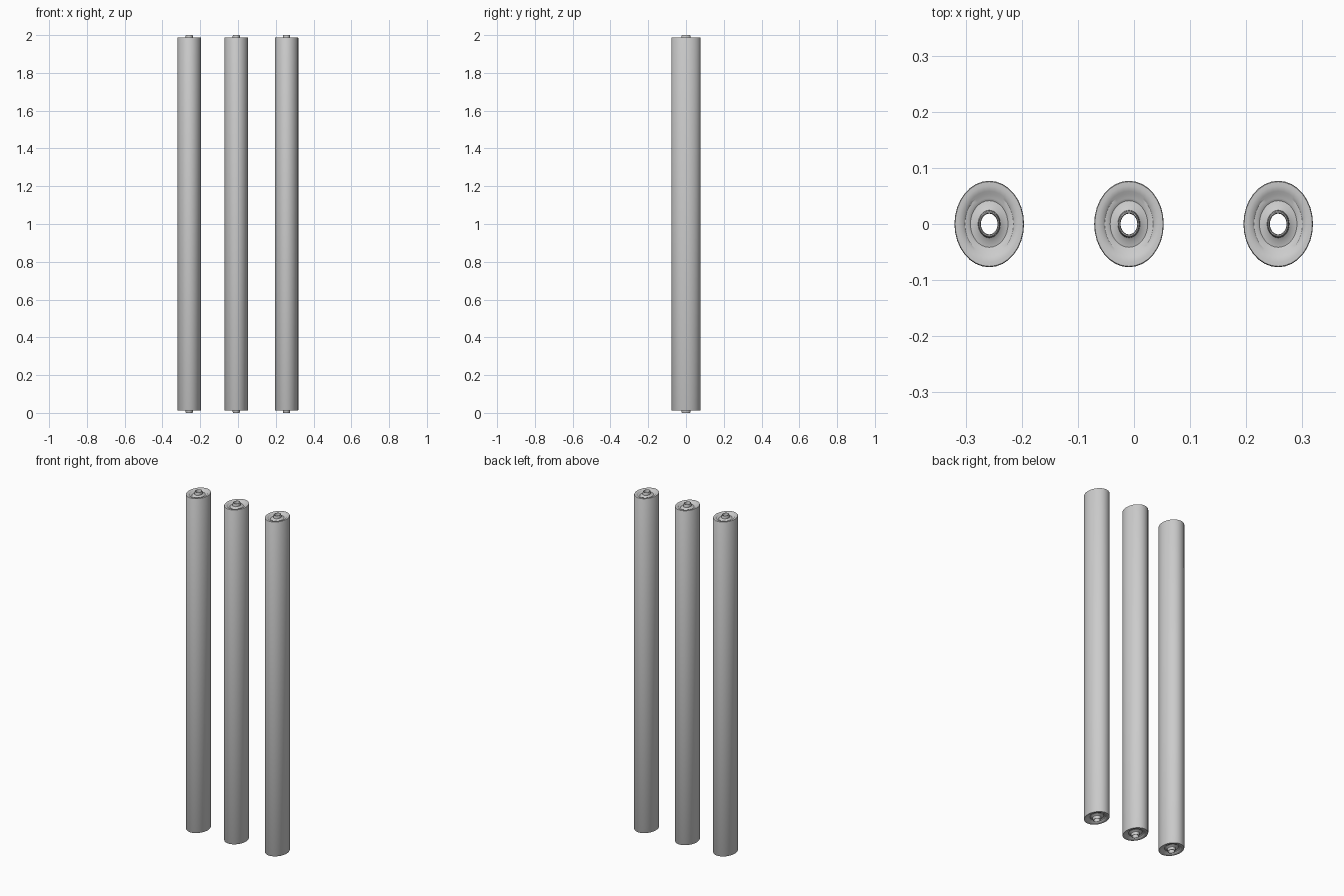
import bpy, bmesh, math

if "Cube" in bpy.data.objects:
    bpy.data.objects.remove(bpy.data.objects["Cube"])

SEG = 32
RX, RY = 0.062, 0.077

# Upper cap section, from bore to rim: (fraction of outer radius, height)
CAP = [(0.24, 1.995), (0.26, 2.0), (0.285, 2.0), (0.31, 1.995), (0.32, 1.984),
       (0.42, 1.979), (0.54, 1.977), (0.60, 1.980), (0.70, 1.981),
       (0.76, 1.985), (0.88, 1.987), (0.98, 1.987), (1.0, 1.984)]
# Mirror the section for the lower cap; closing the loop forms wall and bore
PROFILE = CAP + [(r, 2.0 - z) for r, z in reversed(CAP)]


def tube(name, x):
    bm = bmesh.new()
    rings = []
    for r, z in PROFILE:
        rings.append([bm.verts.new((RX * r * math.cos(2 * math.pi * i / SEG),
                                    RY * r * math.sin(2 * math.pi * i / SEG), z))
                      for i in range(SEG)])
    for k, a in enumerate(rings):
        b = rings[(k + 1) % len(rings)]
        for i in range(SEG):
            j = (i + 1) % SEG
            bm.faces.new((a[i], b[i], b[j], a[j]))
    bmesh.ops.recalc_face_normals(bm, faces=bm.faces)
    mesh = bpy.data.meshes.new(name)
    bm.to_mesh(mesh)
    bm.free()
    ob = bpy.data.objects.new(name, mesh)
    ob.location.x = x
    bpy.context.collection.objects.link(ob)
    bpy.ops.object.select_all(action='DESELECT')
    ob.select_set(True)
    bpy.context.view_layer.objects.active = ob
    bpy.ops.object.shade_smooth_by_angle(angle=math.radians(35))


# Three hollow oval cylinders in a row
for name, x in (("left_tube", -0.258), ("middle_tube", -0.009), ("right_tube", 0.257)):
    tube(name, x)
